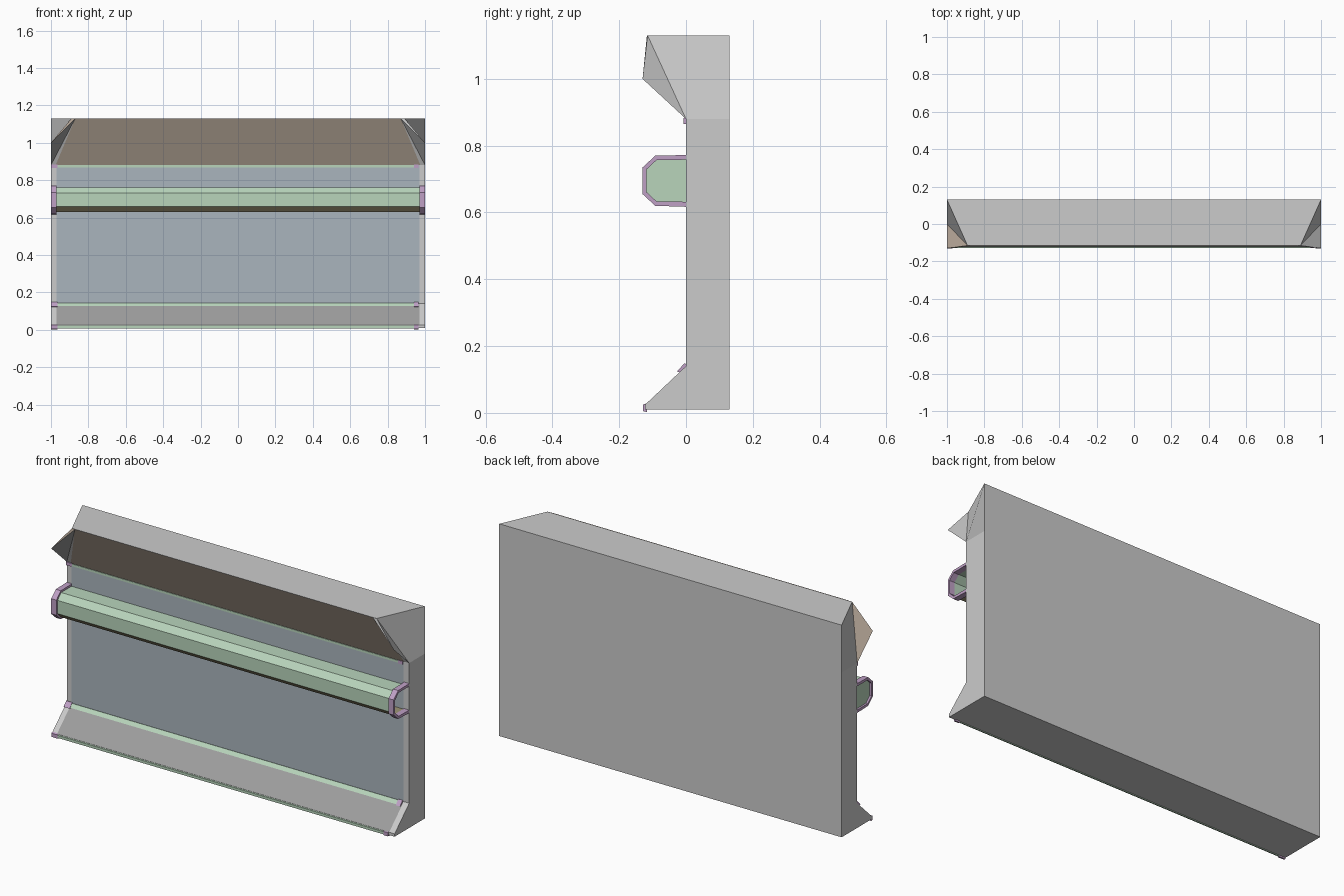
import bpy, bmesh

if "Cube" in bpy.data.objects:
    bpy.data.objects.remove(bpy.data.objects["Cube"])

GREEN = (0.48, 0.66, 0.50, 1)
PURPLE = (0.52, 0.35, 0.56, 1)
BLUE = (0.40, 0.46, 0.51, 1)
BROWN = (0.46, 0.38, 0.31, 1)
DARK = (0.34, 0.34, 0.34, 1)
OLIVE = (0.34, 0.30, 0.18, 1)
mats = {}


def material(name, color):
    if name not in mats:
        mats[name] = bpy.data.materials.new(name)
        mats[name].diffuse_color = color
    return mats[name]


def make(name, verts, faces, mat=None, closed=True):
    bm = bmesh.new()
    vs = [bm.verts.new(v) for v in verts]
    for f in faces:
        bm.faces.new([vs[i] for i in f])
    if closed:
        bmesh.ops.recalc_face_normals(bm, faces=bm.faces)
    me = bpy.data.meshes.new(name)
    bm.to_mesh(me)
    bm.free()
    ob = bpy.data.objects.new(name, me)
    bpy.context.collection.objects.link(ob)
    if mat:
        me.materials.append(material(*mat))
    return ob


def extrude(name, profile, x0, x1, mat, left=True, right=True):
    """Sweep a (y, z) profile along x, with optional end faces."""
    n = len(profile)
    verts = [(x, y, z) for x in (x0, x1) for y, z in profile]
    faces = [(i, (i + 1) % n, n + (i + 1) % n, n + i) for i in range(n)]
    if left:
        faces.append(tuple(range(n)))
    if right:
        faces.append(tuple(range(n, 2 * n)))
    return make(name, verts, faces, mat)


green, purple = ("green", GREEN), ("purple", PURPLE)

# Wall body: the upper front corners are pulled in to bevel both ends
section = [(.13, .01), (-.122, .01), (-.122, .025), (0, .14), (0, .88),
           (-.115, 1.13), (.13, 1.13), (.13, .88)]
n = len(section)
verts = [(s * (.89 if i == 5 else 1), y, z)
         for s in (-1, 1) for i, (y, z) in enumerate(section)]
faces = [(i, (i + 1) % n, n + (i + 1) % n, n + i) for i in range(n)]
for o in (0, n):
    faces += [tuple(o + i for i in (0, 1, 2, 3, 4, 7)),
              tuple(o + i for i in (4, 5, 6, 7))]
make("wall_body", verts, faces)

# Front panels lying just proud of the body, leaving end strips
def panel(name, lo, hi, w_lo, w_hi, mat):
    make(name, [(-w_lo, *lo), (w_lo, *lo), (w_hi, *hi), (-w_hi, *hi)],
         [(0, 1, 2, 3)], mat, closed=False)


panel("middle_panel", (-.003, .14), (-.003, .88), .97, .97, ("blue", BLUE))
panel("upper_panel", (-.003, .88), (-.118, 1.13), .975, .87, ("brown", BROWN))
panel("lower_panel", (-.124, .027), (-.002, .142), .97, .97, ("dark", DARK))

# Flared wedge fins at the two upper ends
for side, s in (("left", -1), ("right", 1)):
    fin = make(side + "_fin",
               [(s * .87, -.117, 1.13), (s * .89, -.115, 1.13),
                (s, 0, .88), (s, -.13, 1.0)],
               [(1, 2, 3), (0, 1, 3), (0, 2, 3), (0, 1, 2)],
               ("brown", BROWN) if s < 0 else None)
    if s < 0:
        fin.data.materials.append(material("dark", DARK))
        fin.data.polygons[2].material_index = 1

# Slim trims along the folds, each with a slightly bigger block at its ends
trims = {
    "upper_trim": [(0, .868), (-.006, .868), (-.006, .88), (0, .88)],
    "fold_trim": [(-.008, .122), (-.022, .127), (-.006, .144), (0, .142)],
    "base_trim": [(-.118, .006), (-.127, .008), (-.127, .022), (-.118, .025)],
}
for name, prof in trims.items():
    extrude(name, prof, -.98, .95, green)
    cy = sum(p[0] for p in prof) / 4
    cz = sum(p[1] for p in prof) / 4
    big = [(max(cy + (y - cy) * 1.4, -.13), max(cz + (z - cz) * 1.4, 0))
           for y, z in prof]
    for side, a, b in (("left", -1, -.965), ("right", .94, .965)):
        extrude(f"{name}_{side}_block", big, a, b, purple)

# Faceted rail, open at the right end, darker underneath
rail = extrude("rail", [(.005, .63), (-.09, .63), (-.12, .66), (-.12, .73),
                        (-.09, .76), (.005, .76)], -.99, .972, green, right=False)
rail.data.materials.append(material("olive", OLIVE))
for p in rail.data.polygons:
    if p.normal.z < -.5:
        p.material_index = 1

# Hollow collars around the rail ends
outer = [(0, .617), (-.092, .62), (-.13, .655), (-.13, .735), (-.092, .77), (0, .772)]
inner = [(0, .758), (-.088, .757), (-.118, .729), (-.118, .661), (-.088, .633), (0, .632)]
for side, a, b in (("left", -1, -.97), ("right", .97, 1)):
    extrude(f"{side}_rail_collar", outer + inner, a, b, purple)

for m in bpy.data.materials:
    if m.users and not m.is_grease_pencil:
        m.use_nodes = True
        m.node_tree.nodes["Principled BSDF"].inputs["Base Color"].default_value = m.diffuse_color
